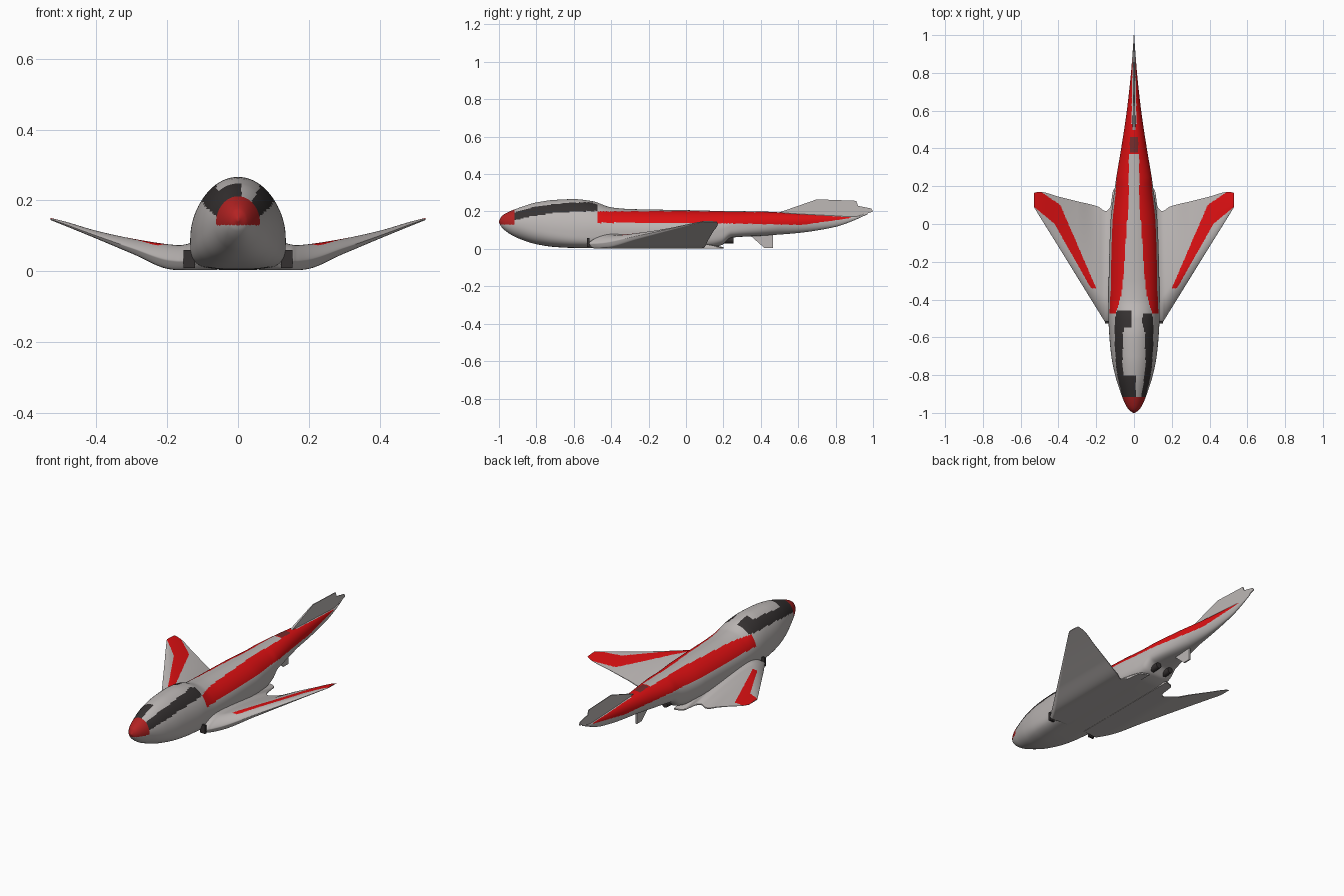
import bpy, bmesh, math

if "Cube" in bpy.data.objects:
    bpy.data.objects.remove(bpy.data.objects["Cube"])

# ---------- colours ----------
def mat(name, r, g, b):
    m = bpy.data.materials.new(name)
    m.diffuse_color = (r, g, b, 1)
    m.use_nodes = True
    m.node_tree.nodes["Principled BSDF"].inputs["Base Color"].default_value = m.diffuse_color
    return m

MATS = [mat("light_grey", .50, .47, .46), mat("bright_red", .72, .005, .006),
        mat("dark_grey", .036, .031, .031), mat("nose_red", .45, .016, .016),
        mat("deep_red", .18, .025, .025)]
GREY, RED, DARK, NOSE, DEEP = range(5)


# ---------- helpers ----------
def linear(table, v):
    for (a, p), (b, q) in zip(table, table[1:]):
        if v <= b:
            return p + (q - p) * max(0, (v - a) / (b - a))
    return table[-1][1]


def smooth(rows, v):
    """Monotone cubic through rows keyed by their first value."""
    i = max(k for k in range(len(rows) - 1) if rows[k][0] <= v or k == 0)
    h = rows[i + 1][0] - rows[i][0]
    t = (v - rows[i][0]) / h
    out = []
    for c in range(1, len(rows[0])):
        def sec(k):
            return (rows[k + 1][c] - rows[k][c]) / (rows[k + 1][0] - rows[k][0])

        def slope(k):
            if k == 0:
                return sec(0)
            if k == len(rows) - 1:
                return sec(k - 1)
            p, q = sec(k - 1), sec(k)
            return 2 * p * q / (p + q) if p * q > 0 else 0
        a, b = rows[i][c], rows[i + 1][c]
        out.append(a * (1 + 2 * t) * (1 - t) ** 2 + b * t * t * (3 - 2 * t)
                   + h * (slope(i) * t * (1 - t) ** 2 - slope(i + 1) * t * t * (1 - t)))
    return out


def finish(name, bm, rule=None, angle=40):
    bmesh.ops.recalc_face_normals(bm, faces=bm.faces[:])
    bm.normal_update()
    if rule:
        for f in bm.faces:
            f.material_index = rule(f.calc_center_median(), f.normal)
    me = bpy.data.meshes.new(name)
    bm.to_mesh(me)
    bm.free()
    for m in MATS:
        me.materials.append(m)
    ob = bpy.data.objects.new(name, me)
    bpy.context.collection.objects.link(ob)
    bpy.ops.object.select_all(action='DESELECT')
    ob.select_set(True)
    bpy.context.view_layer.objects.active = ob
    bpy.ops.object.shade_smooth_by_angle(angle=math.radians(angle))
    return ob


def loft(rings):
    bm = bmesh.new()
    vs = [[bm.verts.new(p) for p in r] for r in rings]
    n = len(vs[0])
    for a, b in zip(vs, vs[1:]):
        for i in range(n):
            bm.faces.new((a[i], a[(i + 1) % n], b[(i + 1) % n], b[i]))
    bm.faces.new(vs[0])
    bm.faces.new(vs[-1])
    return bm


def blade(name, outline, half_width):
    """Thin upright fin from a (y, z) outline; half_width(y, z) tapers it."""
    bm = bmesh.new()
    sides = [[bm.verts.new((s * half_width(y, z), y, z)) for y, z in outline] for s in (-1, 1)]
    bm.faces.new(sides[0])
    bm.faces.new(sides[1])
    n = len(outline)
    for i in range(n):
        j = (i + 1) % n
        bm.faces.new((sides[0][i], sides[0][j], sides[1][j], sides[1][i]))
    return finish(name, bm, angle=20)


# ---------- fuselage: y, half width, bottom, widest height, top ----------
BODY = [(-1, .004, .14, .145, .15), (-.985, .026, .115, .143, .175),
        (-.95, .048, .085, .14, .197), (-.9, .068, .058, .132, .217),
        (-.8, .1, .025, .115, .248), (-.7, .12, .01, .1, .262),
        (-.6, .13, .005, .09, .266), (-.5, .135, .004, .09, .255),
        (-.4, .135, .003, .09, .222), (-.3, .134, .003, .09, .213),
        (0, .125, .003, .09, .207), (.12, .112, .005, .09, .204),
        (.19, .102, .02, .1, .203), (.245, .094, .06, .12, .202),
        (.4, .068, .07, .13, .2), (.6, .038, .085, .14, .188),
        (.8, .016, .118, .15, .178), (.9, .008, .153, .165, .173),
        (.97, .003, .185, .19, .195)]


def body_ring(y, n=120):
    w, zb, zm, zt = smooth(BODY, y)
    low = 2.1 + 1.7 * max(0, min(1, (y + .9) / .4)) - 1.7 * max(0, min(1, (y - .2) / .3))
    ring = []
    for i in range(n):
        a = 2 * math.pi * i / n
        c, s = math.cos(a), math.sin(a)
        e = 1 if s >= 0 else 2 / low
        h = zt - zm if s >= 0 else zm - zb
        ring.append((w * math.copysign(abs(c) ** e, c), y, zm + h * math.copysign(abs(s) ** e, s)))
    return ring


PANE_LOW = [(-.93, .15), (-.85, .17), (-.69, .195), (-.47, .203)]
PANE_TOP = [(-.93, .19), (-.9, .2), (-.8, .228), (-.65, .245), (-.51, .25), (-.47, .235)]
STRIPE_LOW = [(-.47, .14), (.2, .137), (.62, .128), (.88, .165)]
STRIPE_TOP = [(-.47, .2), (0, .202), (.37, .196), (.38, .3), (.52, .3), (.53, .19), (.72, .178), (.88, .169)]


def body_paint(c, n):
    x, y, z = c
    if y < -.915 and z > .13:
        return NOSE
    if -.93 < y < -.455 and z > linear(PANE_LOW, y):          # windows
        if z < linear(PANE_TOP, y) and y < -.47:
            return DARK
        if x < .01 and y < -.8 or x < -.015 and y > -.55:
            return DARK
    if .38 < y < .46 and abs(x) < .022 and n.z > .5:
        return DEEP
    if -.47 < y < .88 and linear(STRIPE_LOW, y) < z < linear(STRIPE_TOP, y):
        return RED
    return GREY


stations = [-1 + .1 * (i / 24) ** 2 for i in range(24)] + [-.9 + 1.87 * i / 250 for i in range(251)]
finish("fuselage", loft([body_ring(y) for y in stations]), body_paint)

# ---------- wings: x, leading edge, trailing edge, bottom, top ----------
WING = [(.06, -.52, .2, .003, .085), (.11, -.52, .18, .003, .085),
        (.125, -.52, .09, .003, .082), (.15, -.52, .068, .003, .075),
        (.165, -.5, .075, .003, .073), (.19, -.46, .092, .005, .075),
        (.3, -.282, .12, .05, .092), (.4, -.12, .145, .092, .114),
        (.5, .041, .17, .133, .143), (.53, .09, .165, .145, .15)]


def wing_ring(x, n=80):
    le, te, zb, zt = smooth(WING, x)
    top, bottom = [], []
    for i in range(n + 1):
        t = (i / n) ** 1.4
        y = le + (te - le) * t
        f = .35 + .65 * math.sin(math.pi / 2 * min(1, t / .22)) ** .7 if t < .22 \
            else 1 - .92 * ((t - .22) / .78) ** 1.5
        b = .35 * (1 - min(1, t / .05)) ** 2
        top.append((x, y, zb + (zt - zb) * f))
        if 0 < i:
            bottom.append((x, y, zb + (zt - zb) * min(b, f) - (.0005 if i == n else 0)))
    return top + bottom[::-1]


INNER = [(-.34, .2), (.1, .39), (.175, .5)]
OUTER = [(-.35, .22), (-.31, .245), (0, .42), (.1, .54)]


def wing_paint(c, n):
    on_band = c.y > -.34 and linear(INNER, c.y) < c.x < linear(OUTER, c.y)
    return RED if on_band and n.z > .2 else GREY


wing = finish("wings", loft([wing_ring(.06 + .47 * i / 120) for i in range(121)]), wing_paint)
wing.modifiers.new("mirror", 'MIRROR')

# ---------- air intakes at the wing roots ----------
bm = bmesh.new()
for s in (-1, 1):
    g = bmesh.ops.create_cube(bm, size=1)
    for v in g["verts"]:
        v.co = (s * .138 + v.co.x * .032, -.522 + v.co.y * .012, .034 + v.co.z * .05)
finish("intakes", bm, lambda c, n: DARK)

# ---------- exhaust nozzles under the tail ----------
bm = bmesh.new()
for s in (-1, 1):
    g = bmesh.ops.create_cone(bm, cap_ends=True, segments=20, radius1=.02, radius2=.017, depth=.06)
    for v in g["verts"]:
        v.co = (s * .04 + v.co.x, .225 + v.co.z, .047 + v.co.y)
finish("exhaust_nozzles", bm, lambda c, n: DARK)

# ---------- fins ----------
blade("tail_fin",
      [(.49, .192), (.7, .265), (.91, .257), (.92, .23), (.99, .216), (1, .2), (.9, .165), (.6, .165)],
      lambda y, z: .002 + .13 * max(0, .27 - z) * max(0, 1 - y))
blade("ventral_fin", [(.34, .075), (.42, .004), (.465, .004), (.465, .085)],
      lambda y, z: .004)
